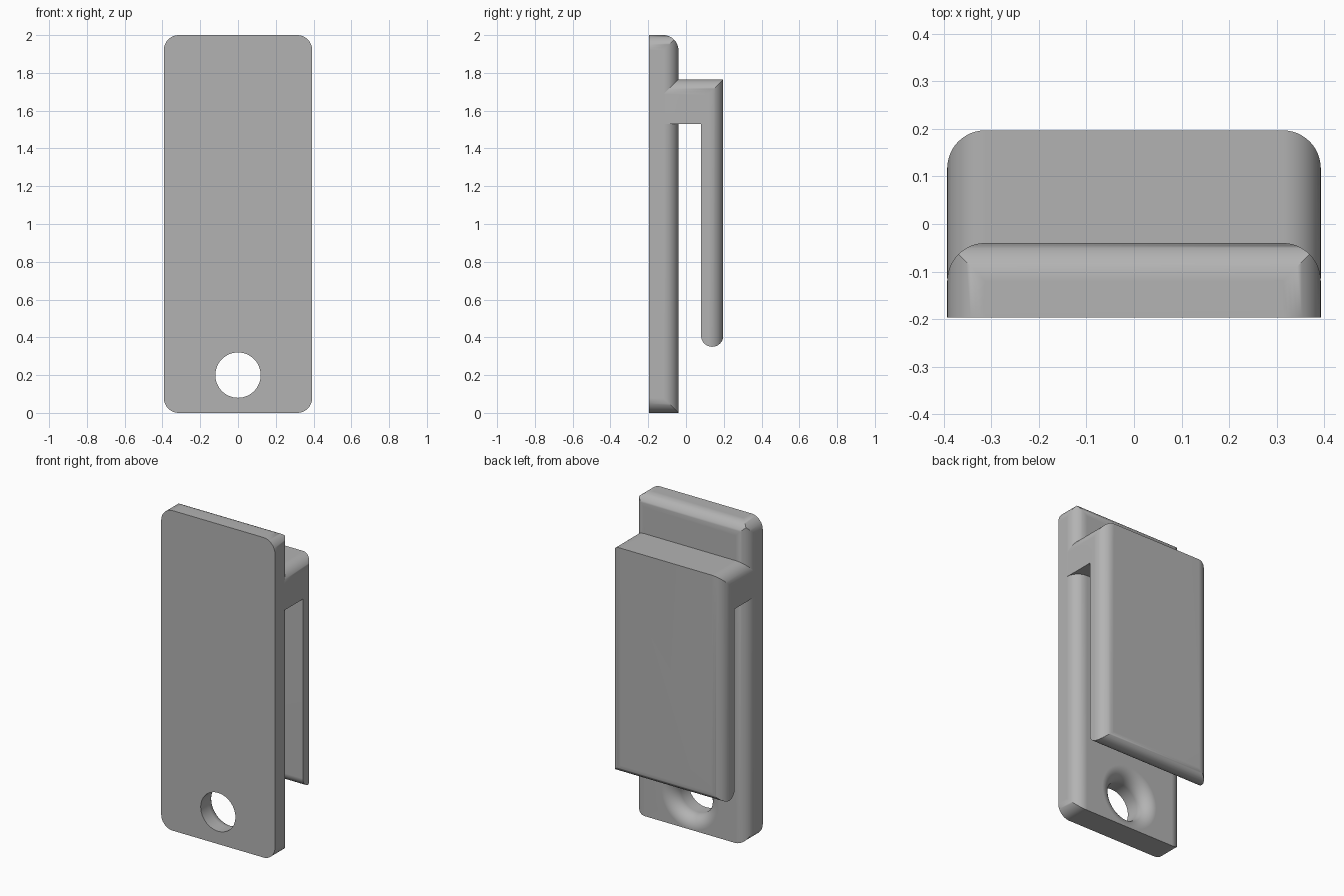
import bpy, bmesh, math
from mathutils import Vector, Matrix

if "Cube" in bpy.data.objects:
    bpy.data.objects.remove(bpy.data.objects["Cube"])

HALF_W, FRONT, PLATE_BACK, CLIP_BACK = 0.393, -0.197, -0.04, 0.197
R = 0.08  # common fillet radius

grey = bpy.data.materials.new("plain grey")
grey.use_nodes = True
grey.diffuse_color = (0.45, 0.45, 0.45, 1)
grey.node_tree.nodes["Principled BSDF"].inputs["Base Color"].default_value = grey.diffuse_color


def rounded(corners, steps=12):
    """Outline through (u, v, radius) corners, each rounded by its radius."""
    pts = []
    for i, (u, v, r) in enumerate(corners):
        p = Vector((u, v))
        if r == 0:
            pts.append(p)
            continue
        a = (Vector(corners[i - 1][:2]) - p).normalized() * r
        b = (Vector(corners[(i + 1) % len(corners)][:2]) - p).normalized() * r
        for k in range(steps + 1):
            t = k / steps * math.pi / 2
            pts.append(p + a * (1 - math.sin(t)) + b * (1 - math.cos(t)))
    return pts


def finish(name, bm):
    bmesh.ops.remove_doubles(bm, verts=bm.verts, dist=1e-5)
    bmesh.ops.recalc_face_normals(bm, faces=bm.faces)
    mesh = bpy.data.meshes.new(name)
    bm.to_mesh(mesh)
    bm.free()
    mesh.materials.append(grey)
    ob = bpy.data.objects.new(name, mesh)
    bpy.context.collection.objects.link(ob)
    return ob


def prism(name, corners, axis, lo, hi):
    """Extrude a rounded outline along the given axis."""
    bm = bmesh.new()
    place = {"x": lambda u, v, w: (w, u, v),
             "y": lambda u, v, w: (u, w, v),
             "z": lambda u, v, w: (u, v, w)}[axis]
    face = bm.faces.new([bm.verts.new(place(u, v, lo)) for u, v in rounded(corners)])
    ext = bmesh.ops.extrude_face_region(bm, geom=[face])["geom"]
    move = Vector(place(0, 0, hi - lo))
    bmesh.ops.translate(bm, vec=move, verts=[g for g in ext if isinstance(g, bmesh.types.BMVert)])
    return finish(name, bm)


def combine(ob, cutter, operation):
    cutter.hide_render = True
    mod = ob.modifiers.new("shape", "BOOLEAN")
    mod.operation, mod.object, mod.solver = operation, cutter, "EXACT"
    bpy.context.view_layer.objects.active = ob
    bpy.ops.object.modifier_apply(modifier=mod.name)
    bpy.data.objects.remove(cutter)


def smooth(ob):
    bpy.ops.object.select_all(action="DESELECT")
    ob.select_set(True)
    bpy.context.view_layer.objects.active = ob
    bpy.ops.object.shade_smooth_by_angle(angle=math.radians(30))
    ob.modifiers.new("clean shading", "WEIGHTED_NORMAL").keep_sharp = True


def plan(name, back):
    """Vertical prism with rounded back corners."""
    return prism(name, [(-HALF_W, -0.4, 0), (HALF_W, -0.4, 0),
                        (HALF_W, back, R), (-HALF_W, back, R)], "z", -0.2, 2.2)


# Back plate: rounded front outline, rounded back sides and rounded top back edge
plate = prism("back_plate", [(-HALF_W, 0, R), (HALF_W, 0, R), (HALF_W, 2, R), (-HALF_W, 2, R)],
              "y", FRONT, PLATE_BACK)
combine(plate, plan("plate_plan", PLATE_BACK), "INTERSECT")
combine(plate, prism("plate_side", [(-0.4, -0.2, 0), (PLATE_BACK, -0.2, 0), (PLATE_BACK, 2, R), (-0.4, 2, 0)],
                     "x", -0.6, 0.6), "INTERSECT")

# Screw hole with a flared back mouth
hole_r, flare = 0.12, 0.078
section = [(0, -0.3), (hole_r, -0.3)]
for k in range(13):
    t = k / 12 * math.pi / 2
    section.append((hole_r + flare * (1 - math.cos(t)), PLATE_BACK - flare * (1 - math.sin(t))))
section += [(hole_r + flare, 0), (0, 0)]
bm = bmesh.new()
verts = [bm.verts.new((r, y, 0)) for r, y in section]
edges = [bm.edges.new(pair) for pair in zip(verts, verts[1:])]
bmesh.ops.spin(bm, geom=verts + edges, axis=(0, 1, 0), cent=(0, 0, 0), angle=math.tau, steps=64)
bmesh.ops.translate(bm, vec=(0, 0, 0.2), verts=bm.verts)
combine(plate, finish("hole_cutter", bm), "DIFFERENCE")
smooth(plate)

# Clip: bridge and hanging tongue with a round lower end
inner, tip = 0.08, 0.058
clip = prism("clip", [(-0.115, 1.53, 0), (inner, 1.53, 0), (inner, 0.35, tip),
                      (CLIP_BACK, 0.35, tip), (CLIP_BACK, 1.765, 0), (-0.115, 1.765, 0)],
             "x", -HALF_W, HALF_W)
combine(clip, plan("clip_plan", CLIP_BACK), "INTERSECT")
combine(clip, prism("clip_front", [(-HALF_W, 0, 0), (HALF_W, 0, 0), (HALF_W, 1.765, R), (-HALF_W, 1.765, R)],
                    "y", -0.4, 0.4), "INTERSECT")
smooth(clip)
